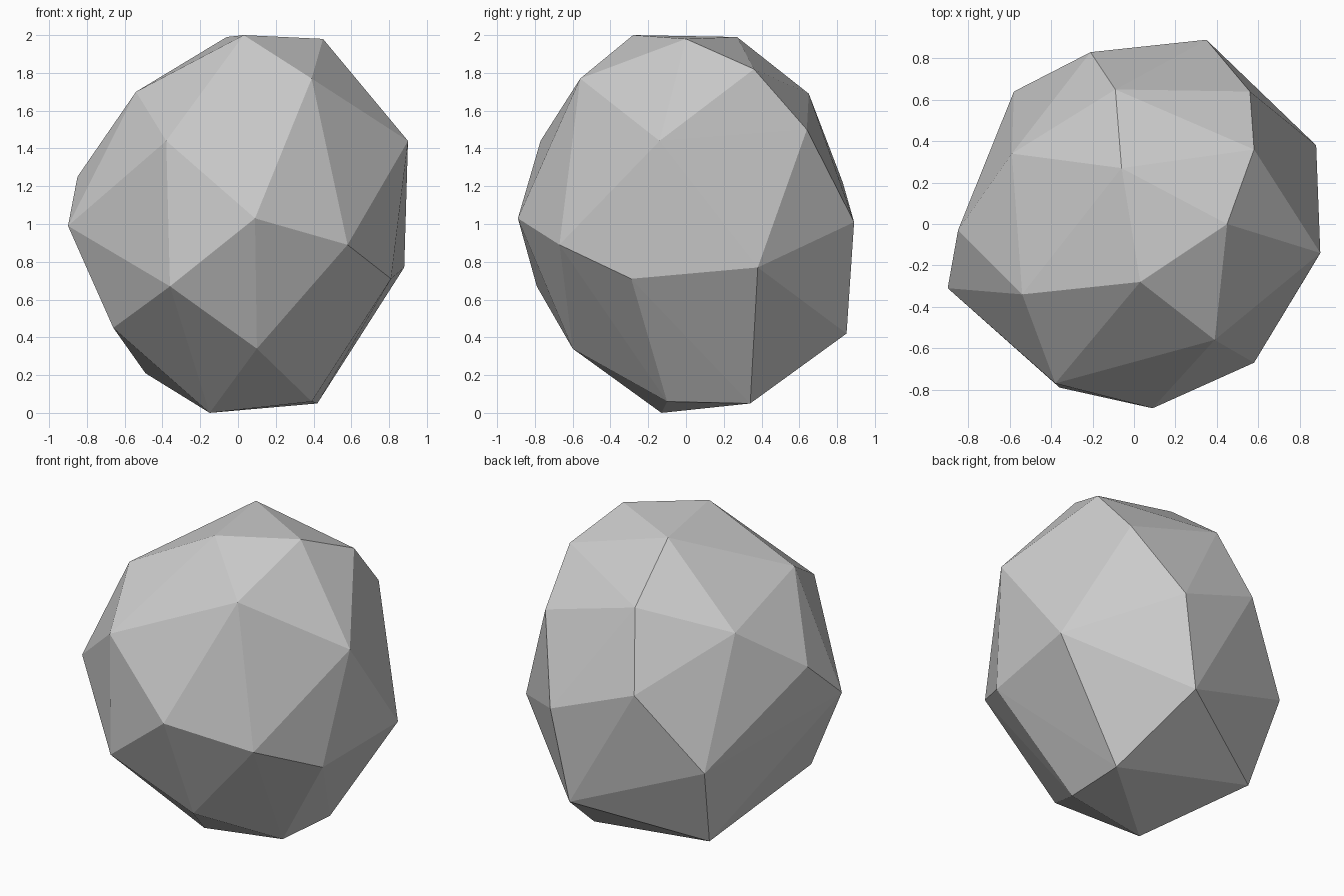
import bpy
import bmesh

# Remove only the default cube
default_cube = bpy.data.objects.get("Cube")
if default_cube is not None:
    bpy.data.objects.remove(default_cube, do_unlink=True)


def make_material(name, colour):
    material = bpy.data.materials.new(name)
    material.use_nodes = True
    material.diffuse_color = colour
    shader = material.node_tree.nodes["Principled BSDF"]
    shader.inputs["Base Color"].default_value = colour
    return material


def make_faceted_stone(name, corners, material):
    """Wrap a tight convex skin round the corner points, with flat facets."""
    bm = bmesh.new()
    for corner in corners:
        bm.verts.new(corner)
    hull = bmesh.ops.convex_hull(bm, input=bm.verts[:], use_existing_faces=False)
    leftover = {item for key in ("geom_interior", "geom_unused")
                for item in hull[key] if isinstance(item, bmesh.types.BMVert)}
    bmesh.ops.delete(bm, geom=list(leftover), context="VERTS")
    bmesh.ops.recalc_face_normals(bm, faces=bm.faces[:])
    for face in bm.faces:
        face.smooth = False

    mesh = bpy.data.meshes.new(name)
    bm.to_mesh(mesh)
    bm.free()
    mesh.materials.append(material)
    stone = bpy.data.objects.new(name, mesh)
    bpy.context.scene.collection.objects.link(stone)
    return stone


# Chipped corners of the boulder, grouped in bands from the ground upwards
base = [(-.15, -.13, 0), (.39, -.1, .06), (.42, .34, .05),
        (-.49, .46, .21), (.1, -.6, .34)]
lower_band = [(.24, .85, .42), (-.66, -.34, .45), (-.36, -.79, .67),
              (.81, -.29, .71), (-.58, .64, .74), (.88, .38, .77)]
middle_band = [(.58, -.67, .89), (-.9, -.31, .99), (.35, .89, 1.01),
               (.09, -.89, 1.03), (-.21, .83, 1.22), (-.85, -.03, 1.25)]
upper_band = [(.9, -.14, 1.44), (-.38, -.77, 1.44), (.56, .64, 1.5),
              (-.59, .34, 1.54), (-.09, .65, 1.69), (-.54, -.34, 1.7)]
crown = [(.39, -.56, 1.77), (.58, .36, 1.82), (.45, 0, 1.98),
         (-.06, .27, 1.99), (.03, -.28, 2)]

stone_grey = make_material("stone grey", (.6, .6, .6, 1))
make_faceted_stone("boulder", base + lower_band + middle_band + upper_band + crown,
                   stone_grey)
